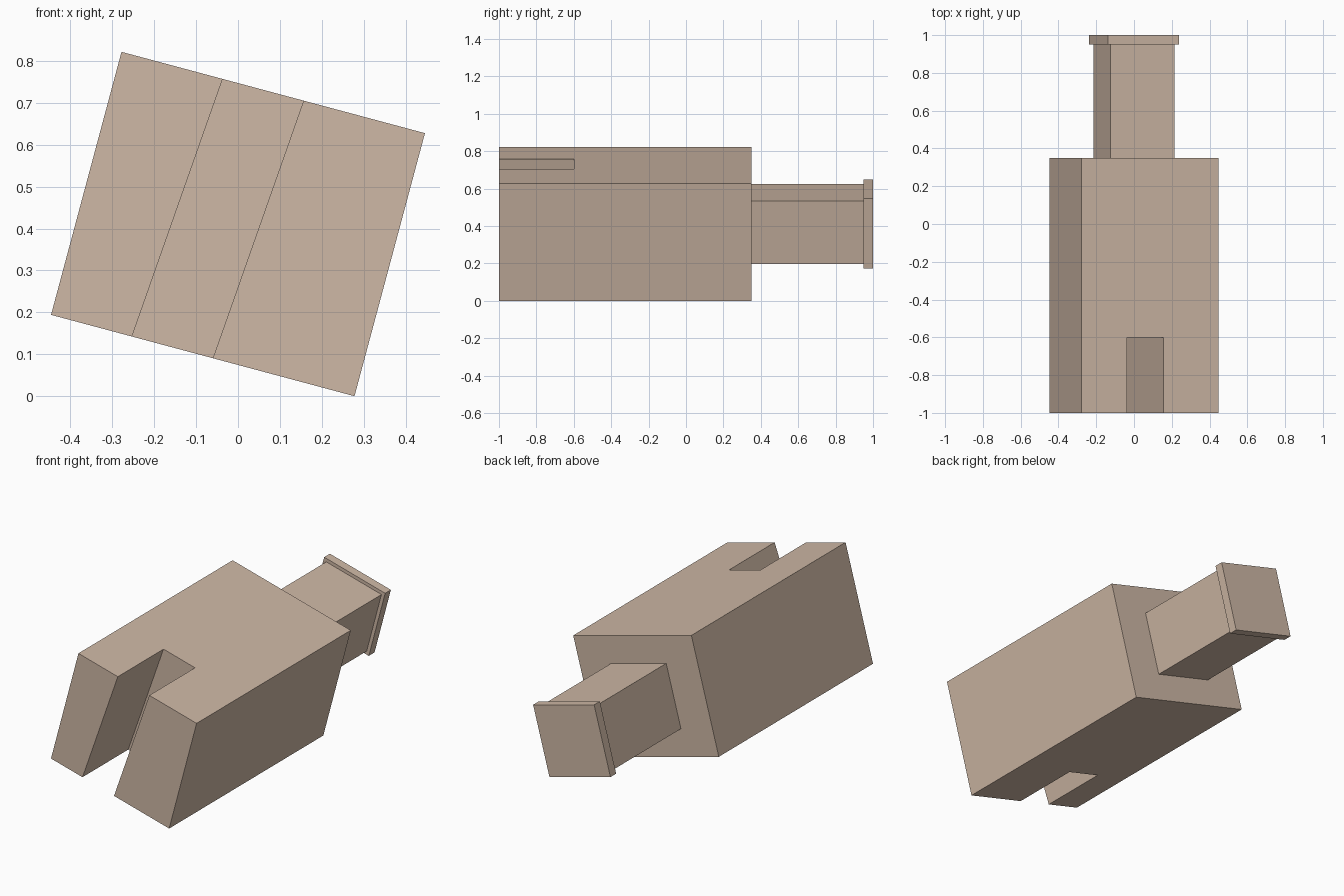
import bpy, bmesh
from math import radians, sin, cos

if "Cube" in bpy.data.objects:
    bpy.data.objects.remove(bpy.data.objects["Cube"])

TILT = radians(15)
W, H = 0.75, 0.65
CENTRE_Z = (H * cos(TILT) + W * sin(TILT)) / 2   # lowest edge rests on z = 0


def add_part(name, bm):
    bmesh.ops.recalc_face_normals(bm, faces=bm.faces)
    mesh = bpy.data.meshes.new(name)
    bm.to_mesh(mesh)
    bm.free()
    ob = bpy.data.objects.new(name, mesh)
    bpy.context.collection.objects.link(ob)
    ob.location.z = CENTRE_Z
    ob.rotation_euler.y = TILT
    mat = bpy.data.materials.get("tan") or bpy.data.materials.new("tan")
    mat.diffuse_color = (0.62, 0.48, 0.38, 1)
    mat.use_nodes = True
    mat.node_tree.nodes["Principled BSDF"].inputs["Base Color"].default_value = mat.diffuse_color
    mesh.materials.append(mat)
    return ob


def block(name, size, y0, y1):
    bm = bmesh.new()
    bmesh.ops.create_cube(bm, size=1)
    for v in bm.verts:
        v.co.x *= size
        v.co.z *= size
        v.co.y = y0 if v.co.y < 0 else y1
    return add_part(name, bm)


# Body: U-shaped outline extruded upward, with the slot leaning sideways
SLOT_X, SLOT_W, LEAN = -0.05, 0.2, 0.05
Y0, Y_SLOT, Y1 = -1, -0.6, 0.35
a, b = SLOT_X - SLOT_W / 2, SLOT_X + SLOT_W / 2
outline = [(-W/2, Y0), (a, Y0), (a, Y_SLOT), (b, Y_SLOT),
           (b, Y0), (W/2, Y0), (W/2, Y1), (-W/2, Y1)]
bm = bmesh.new()
base = bm.faces.new([bm.verts.new((x, y, -H/2)) for x, y in outline])
bmesh.ops.extrude_face_region(bm, geom=[base], use_keep_orig=True)
bm.verts.ensure_lookup_table()
for v in bm.verts[len(outline):]:
    v.co.z = H / 2
for v in bm.verts:
    if abs(v.co.x) < W / 2 - 0.01:
        v.co.x += LEAN * v.co.z / H
add_part("slotted_body", bm)

# Neck and end cap
block("neck", 0.35, Y1, 0.95)
block("end_cap", 0.387, 0.95, 1.0)
